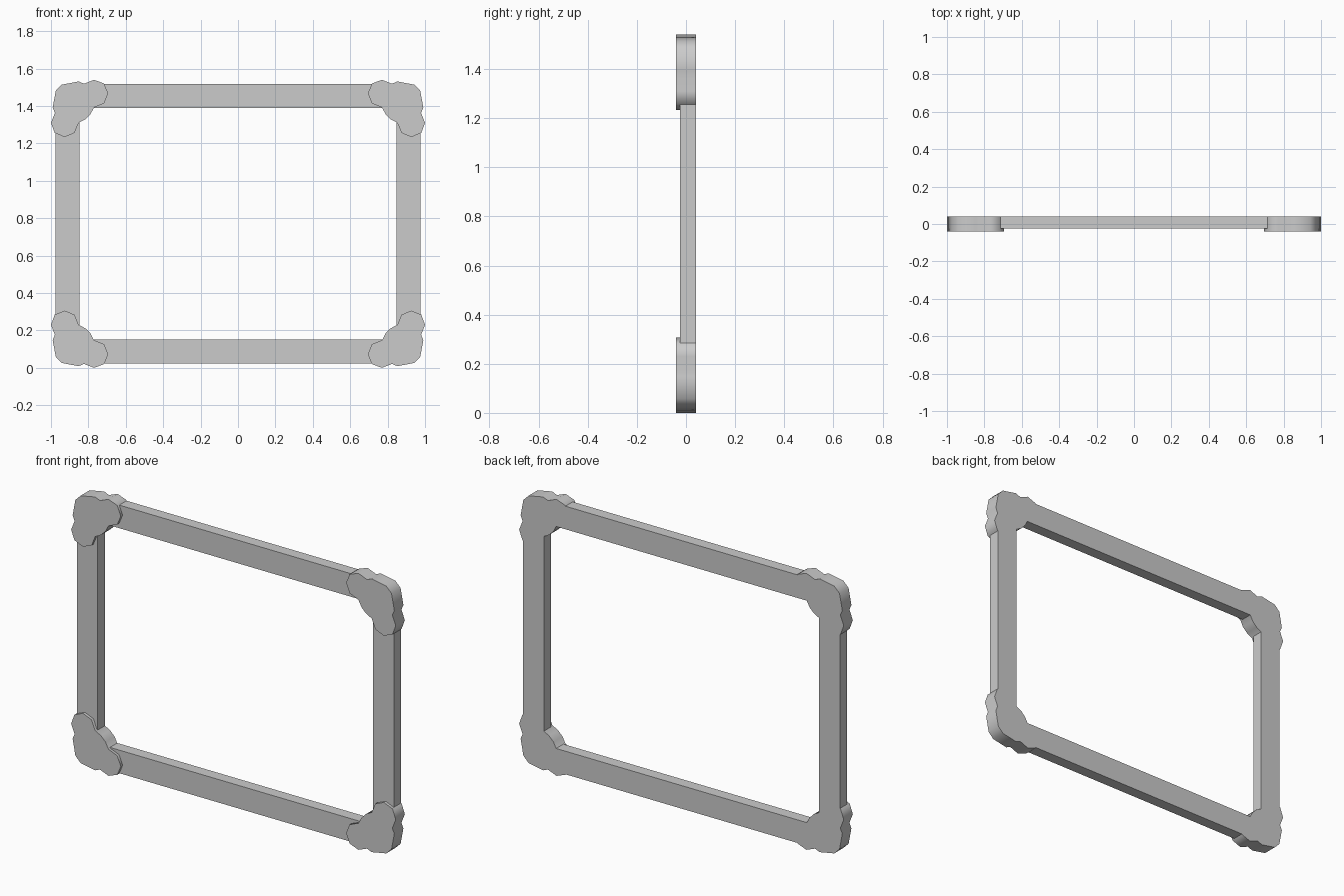
import bpy, bmesh, math

if "Cube" in bpy.data.objects:
    bpy.data.objects.remove(bpy.data.objects["Cube"])

W, H = 1.0, 0.77            # half width, half height
FRONT, RAIL_FRONT, BACK = -0.04, -0.024, 0.04


def prism(name, outline, y0, y1):
    """Extrude an x-z outline from y0 back to y1."""
    bm = bmesh.new()
    face = bm.faces.new([bm.verts.new((x, y0, z)) for x, z in outline])
    ext = bmesh.ops.extrude_face_region(bm, geom=[face])["geom"]
    verts = [g for g in ext if isinstance(g, bmesh.types.BMVert)]
    bmesh.ops.translate(bm, verts=verts, vec=(0, y1 - y0, 0))
    bmesh.ops.recalc_face_normals(bm, faces=bm.faces)
    mesh = bpy.data.meshes.new(name)
    bm.to_mesh(mesh)
    bm.free()
    obj = bpy.data.objects.new(name, mesh)
    bpy.context.collection.objects.link(obj)
    return obj


def rect(x0, x1, z0, z1):
    return [(x0, z0), (x1, z0), (x1, z1), (x0, z1)]


# Rails: their ends are buried in the corner pieces
near, far = 0.0235, 0.152   # rail edges measured inward from the bounds
for side, s in (("left", -1), ("right", 1)):
    prism(side + "_rail", rect(s * (W - near), s * (W - far), 0.205, 2 * H - 0.205),
          RAIL_FRONT, BACK)
prism("bottom_rail", rect(-0.795, 0.795, near, far), RAIL_FRONT, BACK)
prism("top_rail", rect(-0.795, 0.795, 2 * H - far, 2 * H - near), RAIL_FRONT, BACK)

# Lobed corner: half outline (inward distances), mirrored across the diagonal
half = [(0.058, 0.026), (0.148, 0.009), (0.177, 0.021), (0.23, 0), (0.284, 0.02),
        (0.306, 0.073), (0.284, 0.126), (0.23, 0.148), (0.211, 0.184)]
lobed = half + [(v, u) for u, v in reversed(half)]
for vert, sz in (("bottom", -1), ("top", 1)):
    for side, sx in (("left", -1), ("right", 1)):
        outline = [(sx * (W - u), H + sz * (H - v)) for u, v in lobed]
        corner = prism(f"{vert}_{side}_corner", outline, FRONT, BACK)
        corner.data.shade_smooth()
        corner.data.set_sharp_from_angle(angle=math.radians(50))
